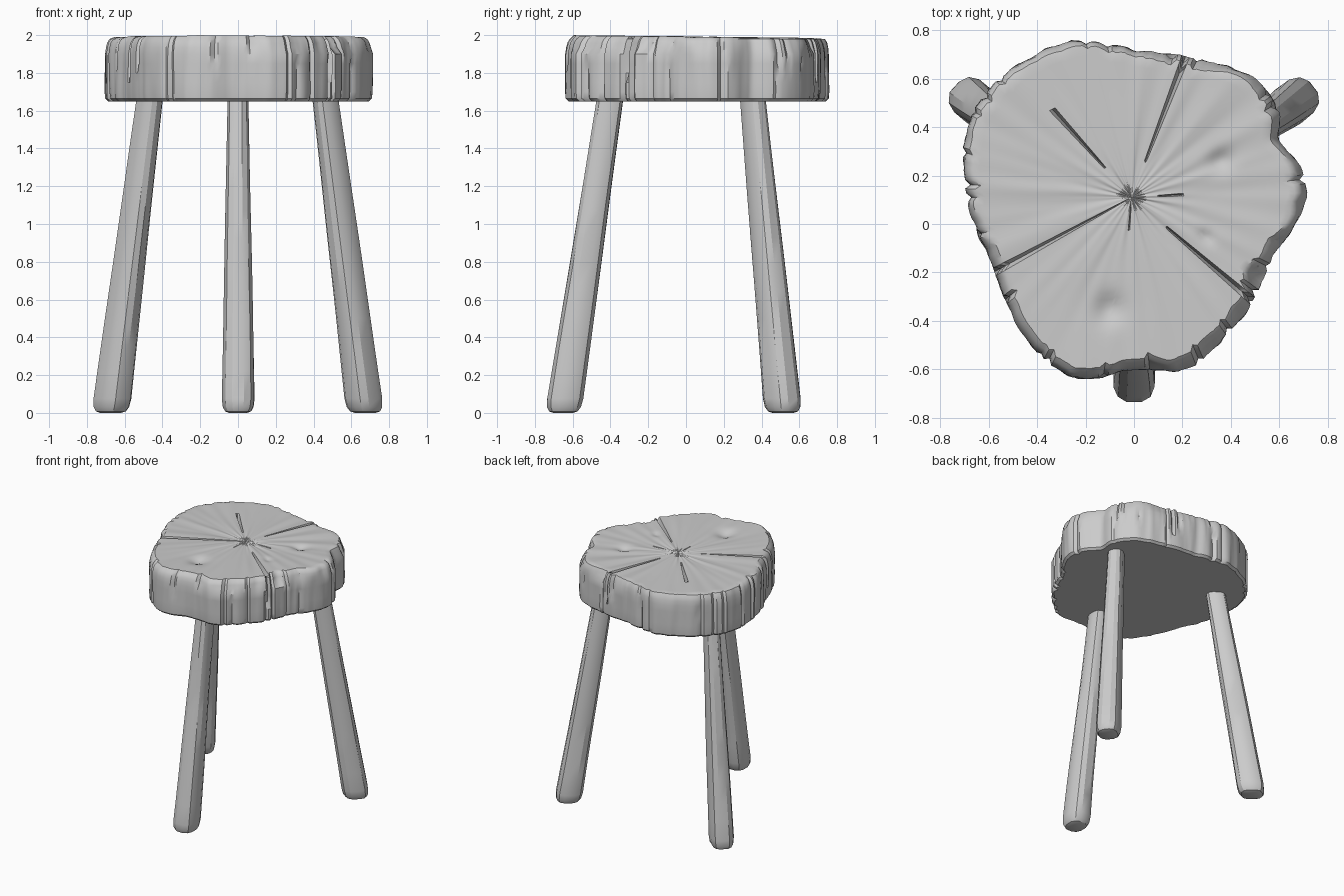
import bpy, bmesh, math, random
from mathutils import Vector, noise

if "Cube" in bpy.data.objects:
    bpy.data.objects.remove(bpy.data.objects["Cube"])

random.seed(4)
PITH = Vector((-0.01, 0.11))      # centre of the growth rings
N = 240                           # columns around the seat
OUTLINE = [(.71, .12), (.685, .24), (.605, .35), (.60, .46), (.50, .60), (.29, .675), (.02, .715),
           (-.23, .755), (-.43, .69), (-.61, .54), (-.685, .41), (-.685, .10), (-.59, -.16),
           (-.55, -.27), (-.41, -.515), (-.31, -.60), (-.22, -.64), (0, -.60), (.23, -.595),
           (.34, -.50), (.45, -.38), (.57, -.14), (.685, .03)]
# radial cracks: end point, inner start fraction, depth
CRACKS = [((-.55, -.18), 0.0, .045), ((.22, .69), .25, .05), ((.47, -.30), .30, .045),
          ((-.33, .46), .40, .04), ((.20, .12), .55, .03), ((-.02, -.01), .3, .02)]
# shallow hollows over the leg sockets: x, y, depth, radius
HOLLOWS = [(-.10, -.35, .03, .075), (.36, .26, .022, .06), (.30, -.05, .012, .04)]


def polar(p):
    v = Vector(p) - PITH
    return math.atan2(v.y, v.x) % math.tau, v.length


def add_mesh(name, bm, angle):
    bmesh.ops.recalc_face_normals(bm, faces=bm.faces)
    me = bpy.data.meshes.new(name)
    bm.to_mesh(me)
    bm.free()
    ob = bpy.data.objects.new(name, me)
    bpy.context.collection.objects.link(ob)
    bpy.ops.object.select_all(action='DESELECT')
    ob.select_set(True)
    bpy.context.view_layer.objects.active = ob
    bpy.ops.object.shade_smooth_by_angle(angle=math.radians(angle))
    return ob


def skin(bm, rings):
    """Bridge rings of points and close both ends with a fan."""
    vs = [[bm.verts.new(p) for p in ring] for ring in rings]
    n = len(vs[0])
    for a, b in zip(vs, vs[1:]):
        for i in range(n):
            j = (i + 1) % n
            bm.faces.new((a[i], a[j], b[j], b[i]))
    for ring in (vs[0], vs[-1]):
        c = bm.verts.new(sum((v.co for v in ring), Vector()) / n)
        for i in range(n):
            bm.faces.new((ring[i], ring[(i + 1) % n], c))


# Seat outline as a smooth radius per angle
keys = sorted(polar(p) for p in OUTLINE)
keys = [(a - math.tau, r) for a, r in keys[-2:]] + keys + [(a + math.tau, r) for a, r in keys[:2]]


def radius(a):
    k = next(i for i in range(1, len(keys) - 2) if keys[i][0] <= a <= keys[i + 1][0])
    (a0, r0), (a1, r1), (a2, r2), (a3, r3) = keys[k - 1:k + 3]
    h = a2 - a1
    t = (a - a1) / h
    m1, m2 = (r2 - r0) / (a2 - a0) * h, (r3 - r1) / (a3 - a1) * h
    return ((2*t**3 - 3*t*t + 1) * r1 + (t**3 - 2*t*t + t) * m1
            + (3*t*t - 2*t**3) * r2 + (t**3 - t*t) * m2)


# Bark grooves: column -> depth and height range
grooves = {}
for _ in range(34):
    low = random.choice((1.64, 1.64, 1.8))
    grooves[random.randrange(N)] = (random.uniform(.008, .022), low, random.choice((1.86, 2.1, 2.1)))
cracks = {}
for end, start, depth in CRACKS:
    a, r = polar(end)
    cracks[round(a / math.tau * N) % N] = (start * r, r, depth)
    if r > .5:
        grooves[round(a / math.tau * N) % N] = (.03, 1.75, 2.1)


def chip(a):
    """Worn rim, strongest on the front right."""
    d = math.degrees(a)
    worn = 1.0 if 275 < d < 345 else .6 if d < 85 or d >= 345 else .15
    return worn * max(0, .45 + noise.noise((d * .09, 3, 1)))


def rim_point(i, inset, z):
    a = i / N * math.tau
    ca, sa = math.cos(a), math.sin(a)
    r = radius(a) - inset
    r += .009 * noise.noise((ca * 9, sa * 9, z * 1.2)) + .005 * noise.noise((ca * 24, sa * 24, z * 3))
    if z > 1.9:
        r -= .045 * chip(a) * min(1, (z - 1.9) / .04)
    if i in grooves and grooves[i][1] < z < grooves[i][2]:
        r -= grooves[i][0]
    return Vector((PITH.x + ca * r, PITH.y + sa * r, z - .01 * PITH.y))


def top_z(i, p, r):
    a = i / N * math.tau
    z = 1.99 - .012 * p.y + .006 * noise.noise((math.cos(a) * 7, math.sin(a) * 7, r * 2))
    for x, y, depth, size in HOLLOWS:
        z -= depth * math.exp(-((p.x - x) ** 2 + (p.y - y) ** 2) / (size * size * .6))
    if i in cracks:
        lo, hi, depth = cracks[i]
        if lo <= r <= hi:
            z -= depth
    return z


# Seat slab: underside, bark side, rounded rim, top
PROFILE = [(.02, 1.65), (.003, 1.665), (0, 1.70), (0, 1.75), (0, 1.80), (0, 1.85), (0, 1.90),
           (.002, 1.935), (.008, 1.96), (.02, 1.98)]
rings = []
for s in (.05, .35, .7):
    ring = []
    for i in range(N):
        p = rim_point(i, .02, 1.65)
        ring.append(Vector((PITH.x + (p.x - PITH.x) * s, PITH.y + (p.y - PITH.y) * s, 1.65)))
    rings.append(ring)
rings += [[rim_point(i, d, z) for i in range(N)] for d, z in PROFILE]
for k in range(25):
    s = 1 - k / 25
    ring = []
    for i in range(N):
        p = rim_point(i, .04, 1.985)
        q = Vector((PITH.x + (p.x - PITH.x) * s, PITH.y + (p.y - PITH.y) * s, 0))
        q.z = top_z(i, q, (q.xy - PITH).length)
        ring.append(q)
    rings.append(ring)
bm = bmesh.new()
skin(bm, rings)
add_mesh("seat", bm, 35)


# Splayed, tapered legs with faceted rounded-square section
def leg(name, foot, top, seed):
    foot, top = Vector(foot), Vector(top)
    out = (foot - top).normalized()
    side = Vector((-out.y, out.x))
    sides, rings = 12, []
    stations = [(.004, .55), (.012, .78), (.035, .93), (.08, 1)] + [(.08 + 1.7 * k / 12, 1) for k in range(1, 13)]
    for z, f in stations:
        t = z / 1.65
        c = foot.lerp(top, t)
        rad, tan = (.099 - .028 * t) * f, (.090 - .033 * t) * f
        ring = []
        for i in range(sides):
            a = (i + .5) / sides * math.tau
            u, v = (math.copysign(abs(w) ** .78, w) for w in (math.cos(a), math.sin(a)))
            wob = 1 + .05 * noise.noise((u * 1.5 + seed, v * 1.5, z * 1.3))
            p = c + out * (u * rad * wob) + side * (v * tan * wob)
            ring.append(Vector((p.x, p.y, z)))
        rings.append(ring)
    bm = bmesh.new()
    skin(bm, rings)
    bmesh.ops.translate(bm, verts=bm.verts, vec=(0, 0, -min(v.co.z for v in bm.verts)))
    add_mesh(name, bm, 28)


leg("front_leg", (0, -.65), (0, -.405), 1)
leg("back_left_leg", (-.675, .515), (-.47, .355), 5)
leg("back_right_leg", (.675, .515), (.465, .355), 9)
